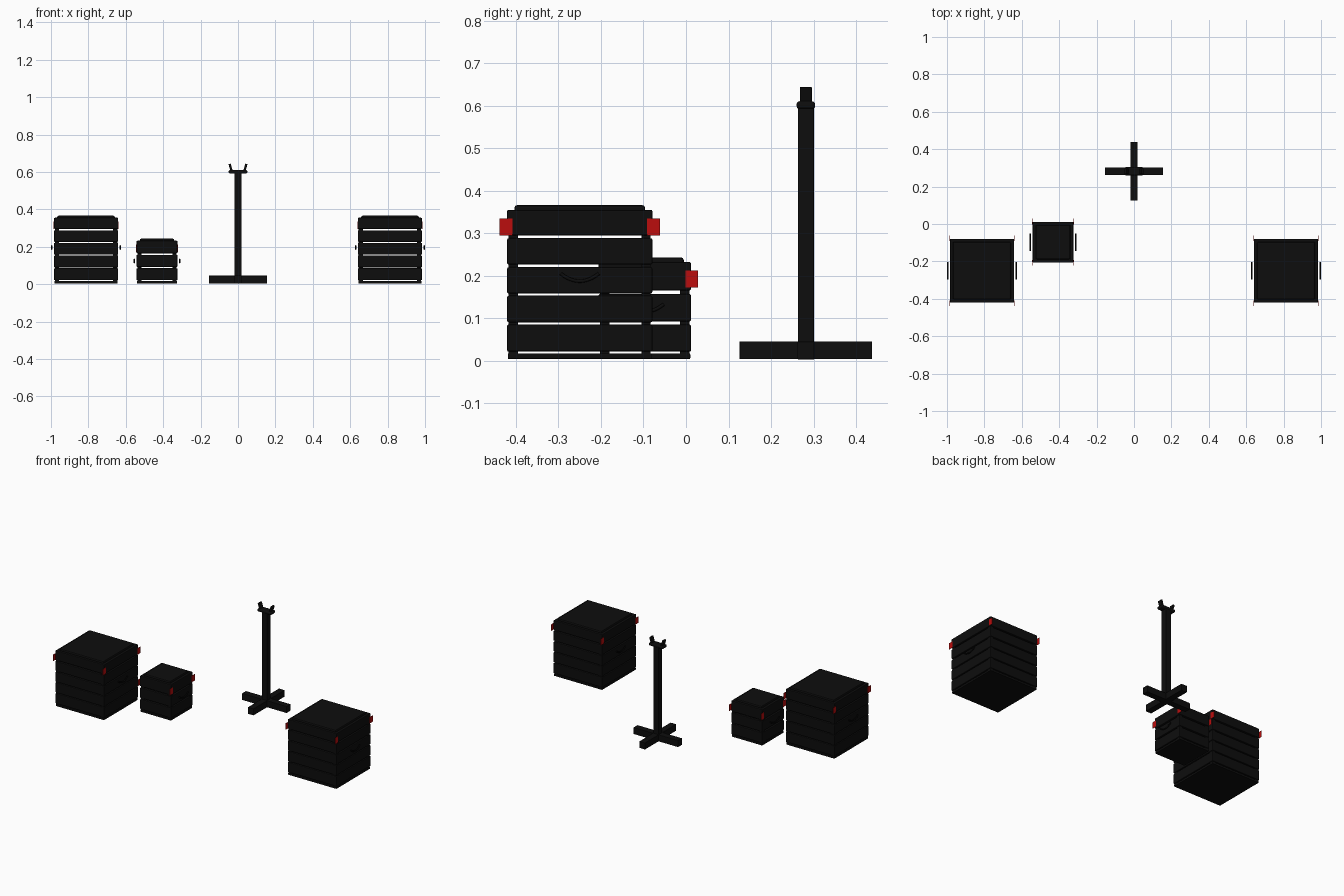
import bpy, math
from mathutils import Vector

if "Cube" in bpy.data.objects:
    bpy.data.objects.remove(bpy.data.objects["Cube"])


def material(name, rgb):
    m = bpy.data.materials.new(name)
    m.diffuse_color = (*rgb, 1)
    m.use_nodes = True
    m.node_tree.nodes["Principled BSDF"].inputs["Base Color"].default_value = m.diffuse_color
    return m


BLACK = material("black_paint", (0.004, 0.004, 0.004))
RED = material("red_tag", (0.5, 0.004, 0.004))


def box(name, loc, size, mat=BLACK, bevel=0.0, rot=(0, 0, 0), segments=2):
    bpy.ops.mesh.primitive_cube_add(size=1, location=loc, rotation=rot)
    ob = bpy.context.object
    ob.name = name
    ob.scale = size
    bpy.ops.object.transform_apply(location=False, rotation=False, scale=True)
    ob.data.materials.append(mat)
    if bevel:
        mod = ob.modifiers.new("bevel", 'BEVEL')
        mod.width = bevel
        mod.segments = segments
    return ob


def rope_handle(name, centre, span, drop):
    cu = bpy.data.curves.new(name, 'CURVE')
    cu.dimensions = '3D'
    cu.bevel_depth = 0.004
    cu.bevel_resolution = 2
    cu.use_fill_caps = True
    sp = cu.splines.new('POLY')
    n = 12
    sp.points.add(n)
    for i, p in enumerate(sp.points):
        t = 2 * i / n - 1
        p.co = (0, t * span / 2, drop * t * t, 1)
    ob = bpy.data.objects.new(name, cu)
    ob.location = centre
    ob.data.materials.append(BLACK)
    bpy.context.collection.objects.link(ob)


def crate(name, cx, cy, half, rows, row_top, top, handle_z, tag_z):
    c = Vector((cx, cy, 0))
    thick = 0.018
    # floor panel and lid
    box(name + "_floor", c + Vector((0, 0, 0.0105)), (2 * half - 0.004, 2 * half - 0.004, 0.013), bevel=0.002)
    lid_low = rows[-1][0] + 0.003
    box(name + "_lid", c + Vector((0, 0, (lid_low + top) / 2)),
        (2 * half - 0.034, 2 * half - 0.034, top - lid_low), bevel=0.007)
    # side boards, row by row
    for r, (z0, z1) in enumerate(rows):
        z, h = (z0 + z1) / 2, z1 - z0
        off = half - thick / 2
        for s in (-1, 1):
            box(f"{name}_board_x_{r}", c + Vector((0, s * off, z)), (2 * half, thick, h), bevel=0.004)
            box(f"{name}_board_y_{r}", c + Vector((s * off, 0, z)), (thick, 2 * half, h), bevel=0.004)
    # corner posts and red corner tags
    for sx in (-1, 1):
        for sy in (-1, 1):
            box(name + "_corner_post", c + Vector((sx * (half - 0.015), sy * (half - 0.015), row_top / 2 + 0.005)),
                (0.022, 0.022, row_top - 0.015))
            box(name + "_tag", c + Vector((sx * (half + 0.002), sy * half * 1.015, tag_z)),
                (0.002, 0.03, 0.04), RED)
        # hanging side handles
        rope_handle(name + "_handle", c + Vector((sx * (half + 0.0125), 0, handle_z)), 0.09, 0.018)


# two large crates and one small crate
large_rows = [(0.021, 0.085), (0.090, 0.153), (0.158, 0.220), (0.226, 0.288), (0.295, 0.355)]
small_rows = [(0.021, 0.085), (0.092, 0.157), (0.165, 0.232)]
crate("left_crate", -0.8125, -0.25, 0.171, large_rows, 0.355, 0.366, 0.187, 0.315)
crate("right_crate", 0.8125, -0.25, 0.171, large_rows, 0.355, 0.366, 0.187, 0.315)
crate("small_crate", -0.433, -0.097, 0.109, small_rows, 0.232, 0.243, 0.115, 0.192)

# stand: crossed feet, post, collar and two splayed prongs
S = Vector((0, 0.282, 0))
box("stand_foot_x", S + Vector((0, 0, 0.024)), (0.312, 0.04, 0.042), bevel=0.002)
box("stand_foot_y", S + Vector((0, 0, 0.0245)), (0.04, 0.312, 0.042), bevel=0.002)
box("stand_post", S + Vector((0, 0, 0.31)), (0.038, 0.038, 0.58), bevel=0.002)
box("stand_collar", S + Vector((0, 0, 0.601)), (0.1, 0.044, 0.019), bevel=0.008, segments=3)
for s in (-1, 1):
    box("stand_prong", S + Vector((s * 0.039, 0, 0.622)), (0.012, 0.028, 0.044),
        bevel=0.002, rot=(0, s * math.radians(17), 0))
